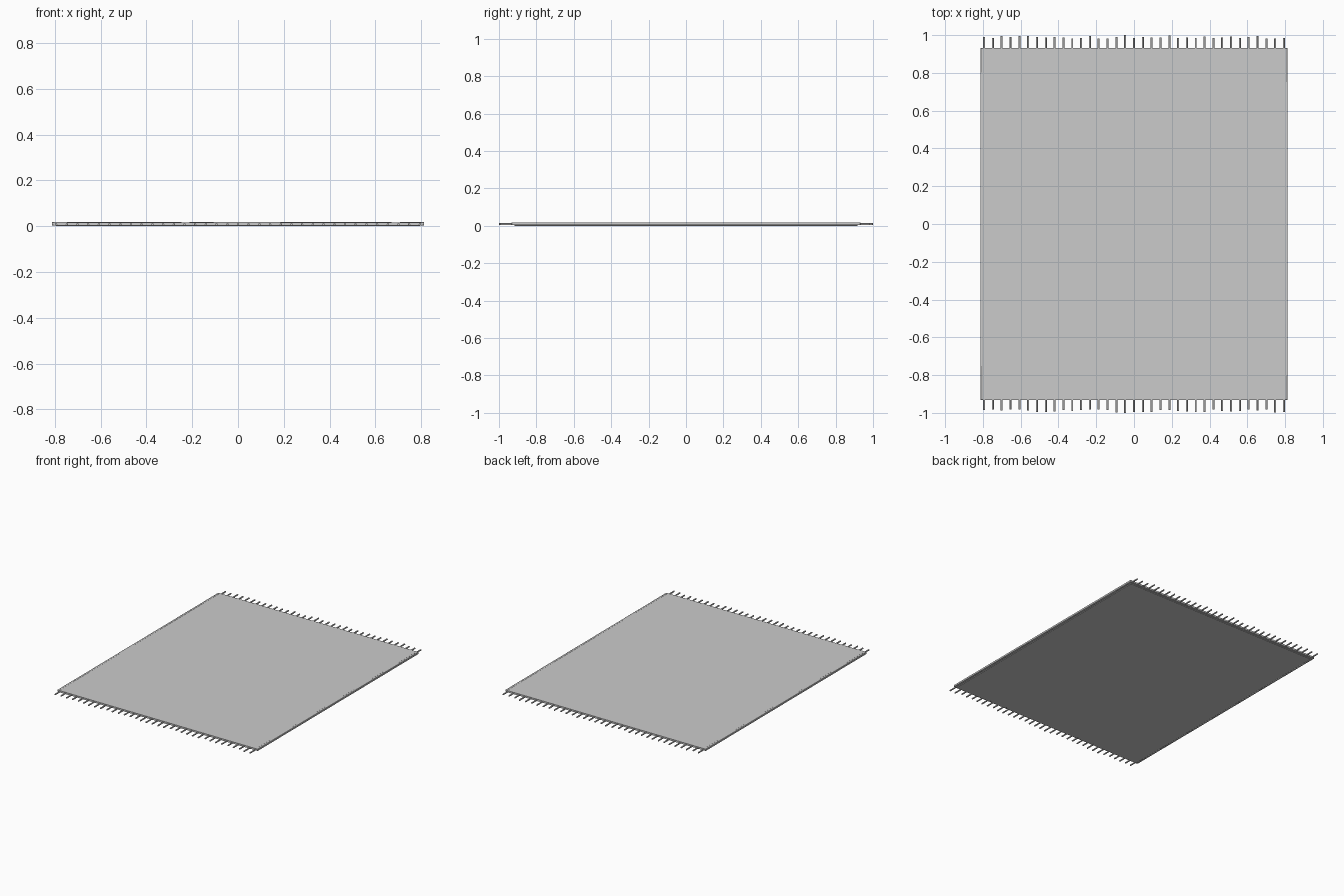
import bpy, bmesh, math, random

if "Cube" in bpy.data.objects:
    bpy.data.objects.remove(bpy.data.objects["Cube"])

random.seed(4)
HX, HY, TOP = 0.813, 0.932, 0.0175


def finish(bm, name, angle=30):
    bmesh.ops.recalc_face_normals(bm, faces=bm.faces)
    me = bpy.data.meshes.new(name)
    bm.to_mesh(me)
    bm.free()
    ob = bpy.data.objects.new(name, me)
    bpy.context.collection.objects.link(ob)
    bpy.ops.object.select_all(action='DESELECT')
    ob.select_set(True)
    bpy.context.view_layer.objects.active = ob
    bpy.ops.object.shade_smooth_by_angle(angle=math.radians(angle))
    return ob


def box(name, x0, x1, y0, y1, z0, z1, bevel):
    bm = bmesh.new()
    bmesh.ops.create_cube(bm, size=1)
    for v in bm.verts:
        v.co = ((x0 + x1) / 2 + v.co.x * (x1 - x0),
                (y0 + y1) / 2 + v.co.y * (y1 - y0),
                (z0 + z1) / 2 + v.co.z * (z1 - z0))
    ob = finish(bm, name)
    mod = ob.modifiers.new("soft_edge", 'BEVEL')
    mod.width, mod.segments = bevel, 2
    return ob


# woven pile: a slab whose top undulates very slightly
bm = bmesh.new()
bmesh.ops.create_grid(bm, x_segments=40, y_segments=46, size=1)
ext = bmesh.ops.extrude_face_region(bm, geom=bm.faces[:])
lower = {g for g in ext['geom'] if isinstance(g, bmesh.types.BMVert)}
for v in bm.verts:
    x, y = v.co.x, v.co.y
    wave = 0.0004 * math.sin(5 * x + 2 * y) * math.cos(4 * y - x)
    v.co = (x * (HX - 0.01), y * HY, 0.004 if v in lower else TOP - 0.0005 + wave)
finish(bm, "rug_pile")

# backing sheet, a little smaller than the pile
box("backing", -HX + 0.018, HX - 0.018, -HY + 0.016, HY - 0.016, 0, 0.005, 0.0005)

# bound edges down both long sides
for side, s in (("left", -1), ("right", 1)):
    a, b = sorted((s * (HX - 0.015), s * HX))
    box("binding_" + side, a, b, -HY, HY, 0.003, TOP + 0.0005, 0.003)

# fringe: a row of short cords of uneven length at each end
COUNT, PITCH, R = 35, 0.0467, 0.0052
for end, s in (("front", -1), ("back", 1)):
    bm = bmesh.new()
    for i in range(COUNT):
        x = (i - (COUNT - 1) / 2) * PITCH
        tip = 1.0 if i == 16 else random.uniform(0.98, 0.998)
        rings = []
        for y in (HY - 0.012, tip):
            rings.append([bm.verts.new((x + R * math.cos(t), s * y, 0.0085 + R * math.sin(t)))
                          for t in (k * math.tau / 8 for k in range(8))])
        for k in range(8):
            j = (k + 1) % 8
            bm.faces.new((rings[0][k], rings[0][j], rings[1][j], rings[1][k]))
        bm.faces.new(rings[0])
        bm.faces.new(rings[1])
    finish(bm, "fringe_" + end, 50)
